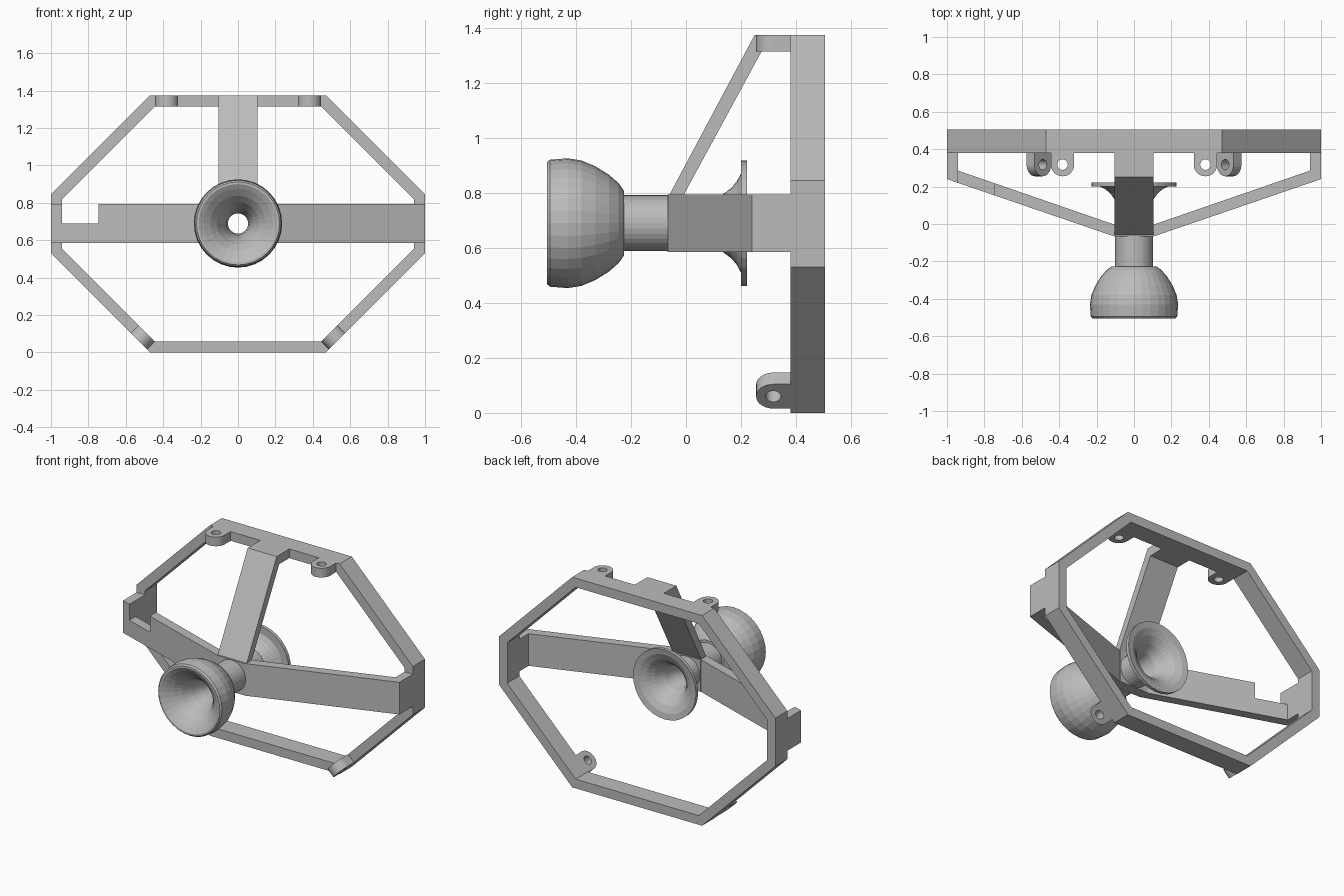
import bpy, bmesh, math
from mathutils import Vector

if "Cube" in bpy.data.objects:
    bpy.data.objects.remove(bpy.data.objects["Cube"])

grey = bpy.data.materials.new("plain_grey")
grey.diffuse_color = (0.5, 0.5, 0.5, 1)
grey.use_nodes = True
grey.node_tree.nodes["Principled BSDF"].inputs["Base Color"].default_value = grey.diffuse_color


def finish(name, bm):
    bmesh.ops.recalc_face_normals(bm, faces=bm.faces)
    me = bpy.data.meshes.new(name)
    bm.to_mesh(me)
    bm.free()
    me.materials.append(grey)
    ob = bpy.data.objects.new(name, me)
    bpy.context.collection.objects.link(ob)
    return ob


def prism(name, pts, axis, a, b):
    """Extrude a 2D profile along x, y or z from a to b."""
    put = {'x': lambda p, t: (t, p[0], p[1]),
           'y': lambda p, t: (p[0], t, p[1]),
           'z': lambda p, t: (p[0], p[1], t)}[axis]
    bm = bmesh.new()
    lo = [bm.verts.new(put(p, a)) for p in pts]
    hi = [bm.verts.new(put(p, b)) for p in pts]
    bm.faces.new(lo)
    bm.faces.new(hi)
    for i in range(len(pts)):
        j = (i + 1) % len(pts)
        bm.faces.new((lo[i], lo[j], hi[j], hi[i]))
    return finish(name, bm)


def banded(name, loops, n):
    """Closed skin over a ring of loops, each with n points."""
    bm = bmesh.new()
    rings = [[bm.verts.new(p) for p in loop] for loop in loops]
    for k, r in enumerate(rings):
        s = rings[(k + 1) % len(rings)]
        for i in range(n):
            j = (i + 1) % n
            bm.faces.new((r[i], r[j], s[j], s[i]))
    return finish(name, bm)


# octagonal rim
def octagon(d):
    k = d * math.tan(math.radians(22.5))
    q = [(0.47 - k, d), (1 - d, 0.53 + k), (1 - d, 0.845 - k), (0.47 - k, 1.375 - d)]
    return q + [(-x, z) for x, z in reversed(q)]


def at(pts, y):
    return [(x, y, z) for x, z in pts]


Y0, Y1, T = 0.38, 0.505, 0.06
outer, inner = octagon(0), octagon(T)
banded("octagon_rim", [at(outer, Y0), at(outer, Y1), at(inner, Y1), at(inner, Y0)], 8)

# horizontal side arms: full height on the right, notched on the left
ZB, ZM, ZT = 0.585, 0.69, 0.795
F, B = (0.1, -0.068), (0.1, -0.005)


def front_y(x):
    return F[1] + (x - 0.1) / 0.9 * (0.24 - F[1])


def back_y(x):
    return B[1] + (x - 0.1) / 0.84 * (0.285 - B[1])


NX = 0.745
prism("right_arm", [F, (1, 0.24), (1, Y0), (0.94, Y0), (0.94, 0.285), B], 'z', ZB, ZT)
prism("left_arm_lower", [(-x, y) for x, y in
      [F, (1, 0.24), (1, Y0), (0.94, Y0), (0.94, 0.285), B]], 'z', ZB, ZM)
prism("left_arm_upper", [(-x, y) for x, y in
      [F, (NX, front_y(NX)), (NX, back_y(NX)), B]], 'z', ZM, ZT)
prism("left_arm_end", [(-x, y) for x, y in
      [(1, 0.24), (1, Y0), (0.94, Y0), (0.94, front_y(0.94))]], 'z', ZM, ZT)

# hub plates around the tube (ring with square outside, round inside)
N = 32
ang = [2 * math.pi * i / N for i in range(N)]
CZ = 0.69


def square(y):
    out = []
    for a in ang:
        c, s = math.cos(a), math.sin(a)
        m = max(abs(c), abs(s))
        out.append((0.105 * c / m, y, CZ + 0.105 * s / m))
    return out


def circle(y, r):
    return [(r * math.cos(a), y, CZ + r * math.sin(a)) for a in ang]


banded("hub_block", [square(-0.068), square(0.0), circle(0.0, 0.09), circle(-0.068, 0.09)], N)

# sloping top arm
prism("top_arm", [(Y0, 1.375), (0.25, 1.375), (-0.062, 0.79), (-0.01, 0.79),
                  (0.275, 1.315), (Y0, 1.315)], 'x', -0.105, 0.105)

# hollow tube with front bell and rear flange, one lathed profile (y, radius)
profile = [(-0.505, 0.222), (-0.495, 0.231), (-0.43, 0.236), (-0.38, 0.228), (-0.33, 0.207),
           (-0.28, 0.176), (-0.245, 0.145), (-0.226, 0.118), (-0.226, 0.102),
           (0.13, 0.102), (0.165, 0.128), (0.185, 0.152), (0.2, 0.18), (0.2, 0.228),
           (0.222, 0.228), (0.215, 0.19), (0.195, 0.15), (0.16, 0.114), (0.1, 0.08),
           (0.02, 0.06), (-0.06, 0.054), (-0.2, 0.054), (-0.29, 0.063), (-0.36, 0.083),
           (-0.42, 0.113), (-0.46, 0.147), (-0.49, 0.185), (-0.505, 0.21)]
banded("horn_tube", [circle(y, r) for y, r in profile], N)


# mounting ears: round front, square back, screw hole
def ear(name, origin, along, inward):
    o, u, n = Vector(origin), Vector(along).normalized(), Vector(inward).normalized()
    R, r, yc = 0.0625, 0.028, 0.3175

    def loop(rad, depth, boxed):
        pts = []
        for a in ang:
            c, s = math.cos(a), math.sin(a)
            k = rad / max(abs(c), abs(s)) if boxed and s > 0 else rad
            pts.append(o + u * (k * c) + Vector((0, yc + k * s, 0)) + n * depth)
        return pts
    banded(name, [loop(R, 0, True), loop(R, T, True), loop(r, T, False), loop(r, 0, False)], N)


for side, sx in (("left", -1), ("right", 1)):
    ear(side + "_top_ear", (sx * 0.382, 0, 1.375), (1, 0, 0), (0, 0, -1))
    ear(side + "_bottom_ear", (sx * 0.53, 0, 0.06), (sx, 0, 1), (-sx, 0, 1))
